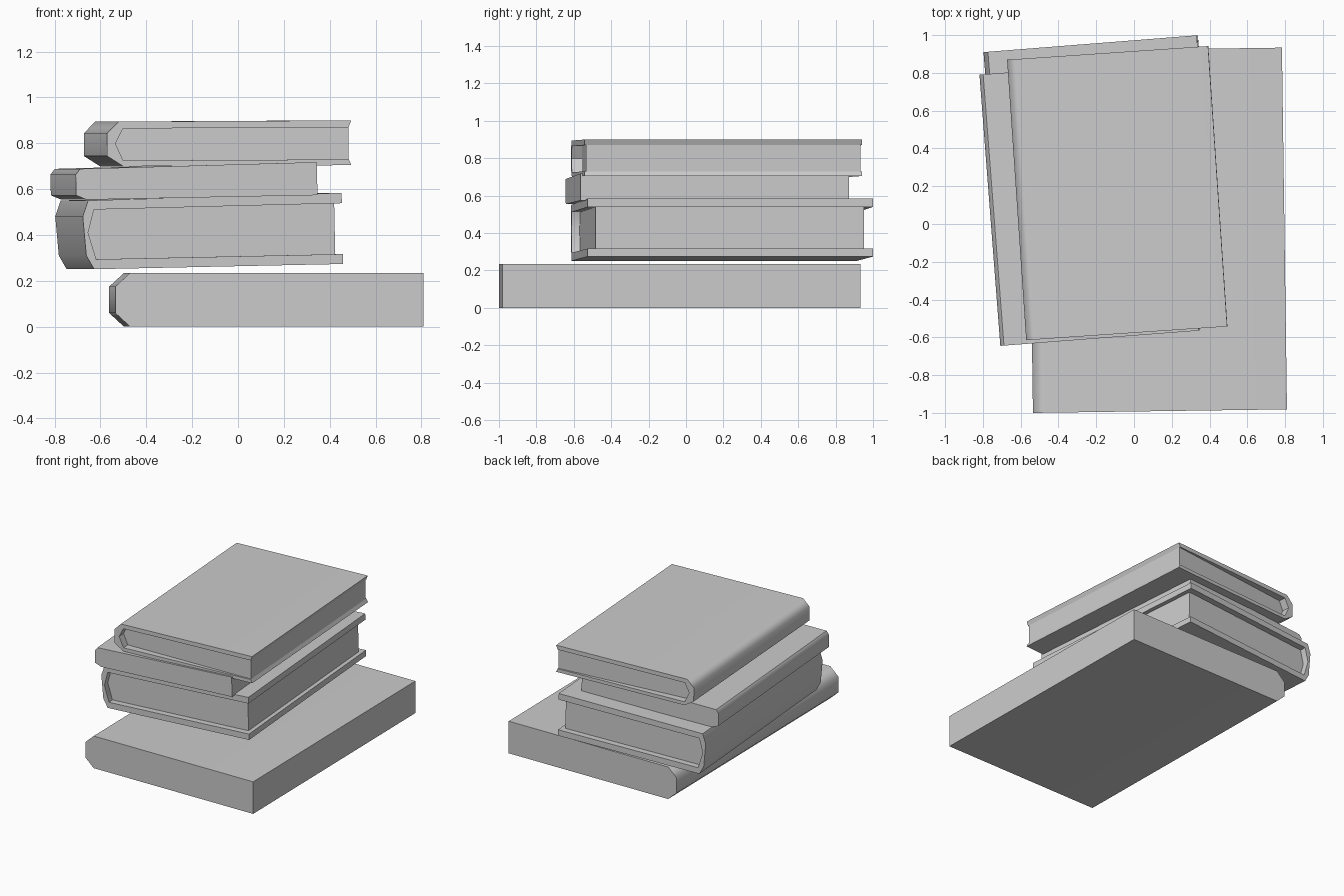
import bpy
import bmesh
from math import radians

if "Cube" in bpy.data.objects:
    bpy.data.objects.remove(bpy.data.objects["Cube"], do_unlink=True)

grey = bpy.data.materials.new("plain_grey")
grey.use_nodes = True
colour = (0.6, 0.6, 0.6, 1)
grey.diffuse_color = colour
grey.node_tree.nodes["Principled BSDF"].inputs["Base Color"].default_value = colour


def prism(name, profile, length, place, inset=lambda x: 0):
    """Extrude an x-z profile along y; inset pulls both ends in, depending on x."""
    bm = bmesh.new()
    front = [bm.verts.new((x, inset(x), z)) for x, z in profile]
    back = [bm.verts.new((x, length - inset(x), z)) for x, z in profile]
    bm.faces.new(front)
    bm.faces.new(back[::-1])
    n = len(profile)
    for i in range(n):
        j = (i + 1) % n
        bm.faces.new((front[i], back[i], back[j], front[j]))
    bmesh.ops.recalc_face_normals(bm, faces=bm.faces)
    mesh = bpy.data.meshes.new(name)
    bm.to_mesh(mesh)
    bm.free()
    mesh.materials.append(grey)
    ob = bpy.data.objects.new(name, mesh)
    bpy.context.collection.objects.link(ob)
    location, tilt, yaw = place
    ob.location = location
    ob.rotation_euler = (0, -radians(tilt), radians(yaw))
    bpy.ops.object.select_all(action="DESELECT")
    ob.select_set(True)
    bpy.context.view_layer.objects.active = ob
    bpy.ops.object.shade_smooth_by_angle(angle=radians(50))
    weighted = ob.modifiers.new("flat_panels", "WEIGHTED_NORMAL")
    weighted.keep_sharp = True
    return ob


# Bottom book: solid block with a chamfered spine
w, h = 1.345, 0.235
prism("bottom_book", [(0.065, 0), (w, 0), (w, h), (0.065, h), (0, 0.175), (0, 0.06)],
      1.915, ((-0.535, -1.0, 0), 0, 0.8))

# Thick book: wraparound cover with overhanging boards, and a page block
place = ((-0.672, -0.615, 0.25), 1.2, 4.5)
w, h, length = 1.134, 0.31, 1.53
inner = [(w, 0.265), (0.05, 0.26), (0.022, 0.16), (0.055, 0.043), (w, 0.043)]
outer = [(w, 0), (0.045, 0), (0.012, 0.06), (0, 0.23), (0.025, 0.3), (w, h)]
prism("thick_book_cover", outer + inner, length, place)
edge = w - 0.03
prism("thick_book_pages", [(edge, 0.267)] + inner[1:4] + [(edge, 0.041)],
      length, place, lambda x: 0.045)

# Thin book: solid block with a rounded spine
w = 1.055
prism("thin_book", [(0.045, 0), (w, -0.005), (w, 0.139), (0.02, 0.135), (0, 0.11), (0, 0.02)],
      1.44, ((-0.705, -0.645, 0.553), 1.4, 4.4))

# Top book: thin cover, pages sunk deeper towards the spine
place = ((-0.57, -0.615, 0.699), 0.3, 3.9)
w, h, length = 1.067, 0.195, 1.488
inner = [(w - 0.012, 0.165), (0.07, 0.165), (0.036, 0.1), (0.07, 0.025), (w - 0.012, 0.025)]
outer = [(w, 0), (0.07, 0), (0, 0.045), (0, 0.145), (0.05, h), (w, h)]
prism("top_book_cover", outer + inner, length, place)
edge = w - 0.012
prism("top_book_pages", [(edge, 0.166)] + inner[1:4] + [(edge, 0.024)],
      length, place, lambda x: 0.008 + 0.05 * (1 - x / edge))
